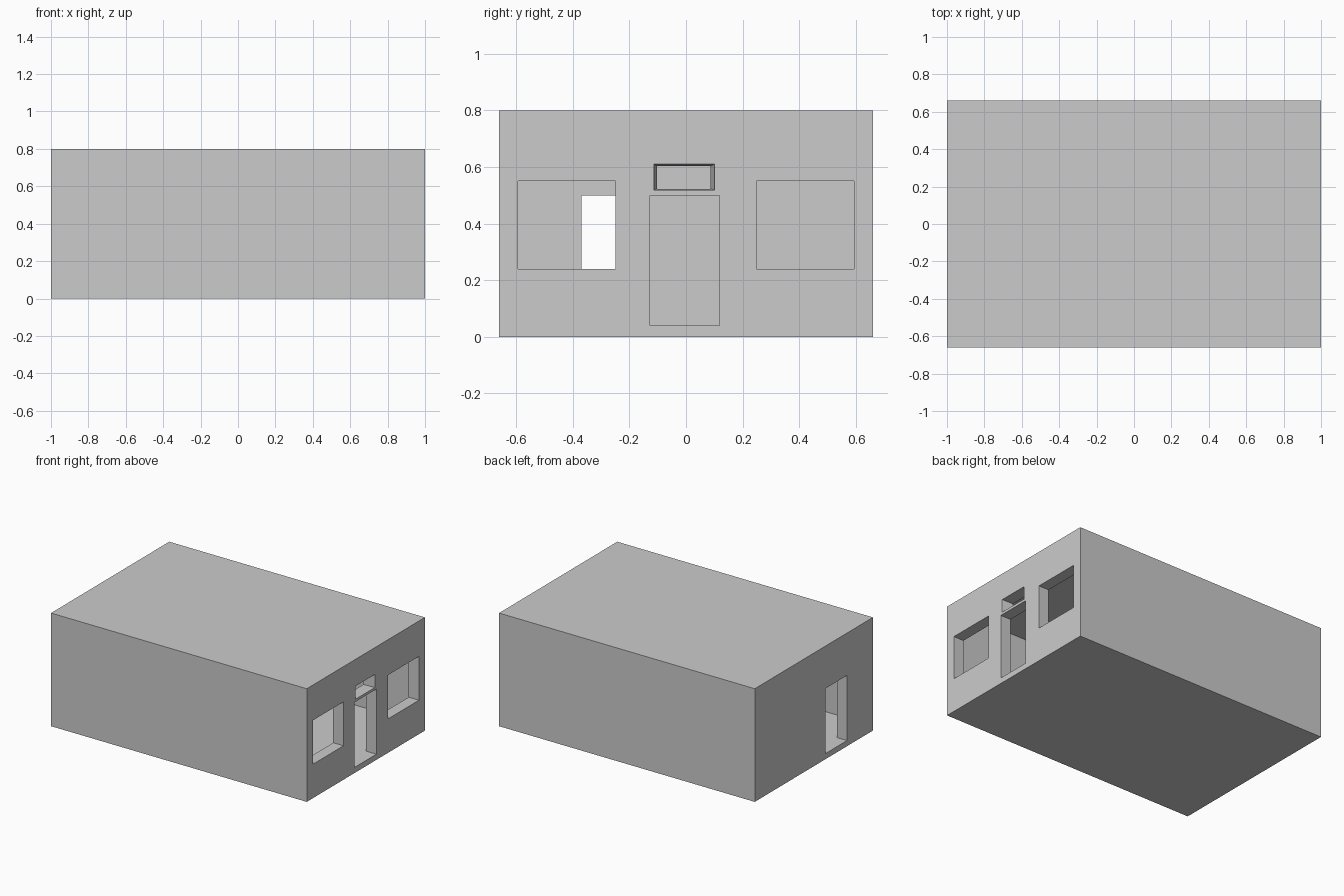
import bpy, bmesh

if "Cube" in bpy.data.objects:
    bpy.data.objects.remove(bpy.data.objects["Cube"])

L, W, H = 1.0, 0.66, 0.80      # half length, half width, height
T = 0.08                       # end wall thickness


def box(name, x, y, z, inner=None):
    """Box from ranges; inner = (y, z) ranges at the low-x end for a taper."""
    bm = bmesh.new()
    bmesh.ops.create_cube(bm, size=2)
    for v in bm.verts:
        ys, zs = (inner if inner and v.co.x < 0 else (y, z))
        v.co = (x[v.co.x > 0], ys[v.co.y > 0], zs[v.co.z > 0])
    me = bpy.data.meshes.new(name)
    bm.to_mesh(me)
    bm.free()
    ob = bpy.data.objects.new(name, me)
    bpy.context.collection.objects.link(ob)
    return ob


def cut(target, cutter):
    mod = target.modifiers.new("cut", 'BOOLEAN')
    mod.operation, mod.solver, mod.object = 'DIFFERENCE', 'EXACT', cutter
    bpy.context.view_layer.objects.active = target
    bpy.ops.object.modifier_apply(modifier=mod.name)
    bpy.data.objects.remove(cutter, do_unlink=True)


# Hollow building shell with thin sides and roof
shell = box("building_shell", (-L, L), (-W, W), (0, H))
cut(shell, box("room_cutter", (-L + T, L - T), (-W + 0.01, W - 0.01), (0.04, H - 0.01)))

# Openings in the right end wall
front = (L - T - 0.03, L + 0.03)
for s in (-1, 1):
    cut(shell, box("window_cutter", front, sorted((s * 0.25, s * 0.593)), (0.24, 0.55)))
cut(shell, box("door_cutter", front, (-0.128, 0.118), (0.04, 0.50)))

# Tapered transom above the door
cut(shell, box("transom_cutter", (L - T - 0.001, L + 0.001), (-0.114, 0.101), (0.518, 0.61),
               inner=((-0.102, 0.087), (0.523, 0.603))))

# Back door in the left end wall
cut(shell, box("back_door_cutter", (-L - 0.03, -L + T + 0.03), (-0.37, -0.13), (0.04, 0.50)))
